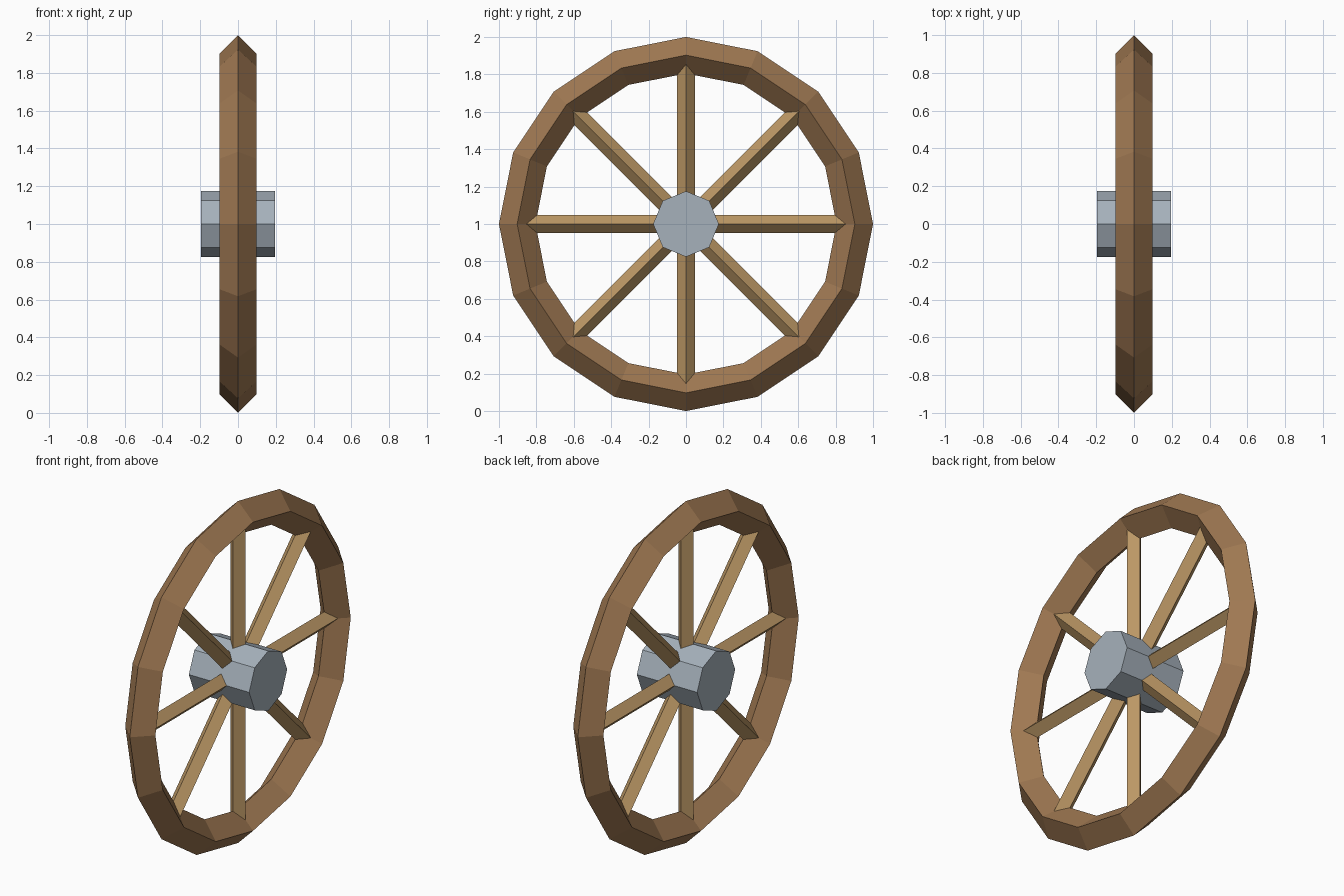
import bpy
from math import pi

if "Cube" in bpy.data.objects:
    bpy.data.objects.remove(bpy.data.objects["Cube"])

CENTRE = (0, 0, 1)
RIM_R, RIM_T = 0.9025, 0.0975   # ring radius and half thickness


def material(name, colour):
    m = bpy.data.materials.new(name)
    m.diffuse_color = (*colour, 1)
    m.use_nodes = True
    m.node_tree.nodes["Principled BSDF"].inputs["Base Color"].default_value = m.diffuse_color
    return m


def finish(name, mat):
    ob = bpy.context.object
    ob.name = name
    ob.data.materials.append(mat)
    return ob


rim_wood = material("rim_wood", (0.35, 0.19, 0.085))
spoke_wood = material("spoke_wood", (0.50, 0.31, 0.13))
metal = material("hub_metal", (0.38, 0.44, 0.50))

# Rim: 16-sided ring with a diamond cross-section
bpy.ops.mesh.primitive_torus_add(major_segments=16, minor_segments=4,
                                 major_radius=RIM_R, minor_radius=RIM_T,
                                 location=CENTRE, rotation=(0, pi / 2, 0))
finish("rim", rim_wood)

# Hub: eight-sided drum along the axle
bpy.ops.mesh.primitive_cylinder_add(vertices=8, radius=0.1755, depth=0.39,
                                    location=CENTRE, rotation=(0, pi / 2, 0))
finish("hub", metal)

# Spokes: four diamond bars crossing the hub, each making two spokes
for i in range(4):
    bpy.ops.mesh.primitive_cylinder_add(vertices=4, radius=0.0485, depth=2 * RIM_R,
                                        location=CENTRE, rotation=(i * pi / 4, 0, 0))
    finish(f"spoke_pair_{i + 1}", spoke_wood)
